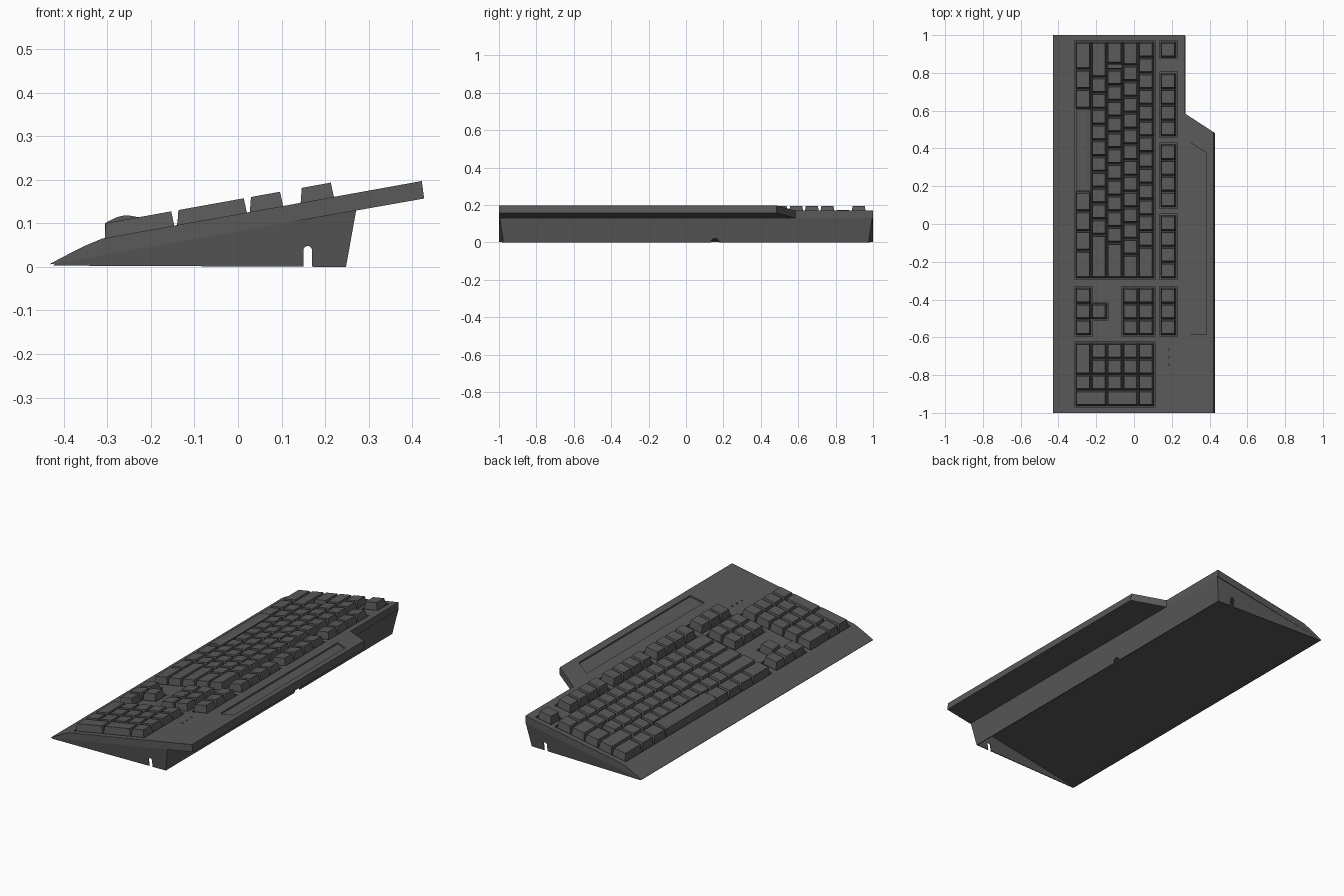
import bpy, bmesh, math

if "Cube" in bpy.data.objects:
    bpy.data.objects.remove(bpy.data.objects["Cube"], do_unlink=True)

grey = bpy.data.materials.new("dark_grey_plastic")
COLOUR = (0.1, 0.1, 0.1, 1)
grey.diffuse_color = COLOUR
grey.use_nodes = True
shader = next(n for n in grey.node_tree.nodes if n.type == 'BSDF_PRINCIPLED')
shader.inputs["Base Color"].default_value = COLOUR

UNIT = 0.0835          # key spacing along a row
ROW = 0.0833           # spacing between rows
WELL = 0.014           # depth of the key wells
WALL = 0.004           # thickness of the lower shell


def deck(x):
    """Height of the sloping top surface."""
    return 0.065 + (x + 0.312) * 0.18


def row_x(r):
    return -0.309 + ROW * r


def col_y(c):
    return 0.965 - UNIT * c


def loft(bm, rings):
    """Closed solid through rings of equal point count."""
    rings = [[bm.verts.new(p) for p in ring] for ring in rings]
    bm.faces.new(rings[0])
    bm.faces.new(rings[-1])
    for a, b in zip(rings, rings[1:]):
        for i in range(len(a)):
            j = (i + 1) % len(a)
            bm.faces.new((a[i], a[j], b[j], b[i]))


def finish(name, bm):
    bmesh.ops.recalc_face_normals(bm, faces=bm.faces)
    mesh = bpy.data.meshes.new(name)
    bm.to_mesh(mesh)
    bm.free()
    mesh.materials.append(grey)
    obj = bpy.data.objects.new(name, mesh)
    bpy.context.collection.objects.link(obj)
    return obj


def solid(name, rings):
    bm = bmesh.new()
    loft(bm, rings)
    return finish(name, bm)


def deck_cutter(plan, low, high):
    """Prism over a plan outline, following the deck slope."""
    return solid("cutter", [[(x, y, deck(x) + h) for x, y in plan] for h in (low, high)])


def rect(x0, x1, y0, y1):
    return [(x0, y0), (x1, y0), (x1, y1), (x0, y1)]


def cut(obj, cutters):
    for c in cutters:
        c.hide_render = True
        mod = obj.modifiers.new("cut", 'BOOLEAN')
        mod.operation = 'DIFFERENCE'
        mod.solver = 'EXACT'
        mod.object = c
    bpy.context.view_layer.update()
    graph = bpy.context.evaluated_depsgraph_get()
    mesh = bpy.data.meshes.new_from_object(obj.evaluated_get(graph))
    obj.modifiers.clear()
    obj.data = mesh
    for c in cutters:
        bpy.data.objects.remove(c, do_unlink=True)


# Upper case: thin sloping slab with a curved front lip
side = [(-0.43, 0.006), (0.4275, 0.157), (0.422, deck(0.422)), (-0.312, deck(-0.312)),
        (-0.35, 0.049), (-0.39, 0.029), (-0.43, 0.008)]
upper_case = solid("upper_case", [[(x, y, z) for x, z in side] for y in (-1, 1)])

# Cut-away rear corner and the recessed label strip
cutters = [
    deck_cutter([(0.27, 0.585), (0.5, 0.435), (0.5, 1.1), (0.27, 1.1)], -0.5, 0.5),
    deck_cutter([(0.3, -0.585), (0.385, -0.585), (0.385, 0.375), (0.3, 0.43)], -0.008, 0.05),
]

# Key wells: first row, row count, first column, column count
wells = [(0, 5, 0, 15), (5.4, 1, 0, 1), (5.4, 1, 2, 4), (5.4, 1, 6.5, 4), (5.4, 1, 11, 4),
         (5.4, 1, 15.6, 3), (3, 2, 15.6, 3), (0, 1, 15.6, 3), (1, 1, 16.6, 1), (0, 5, 19.1, 4)]
M = 0.006
for r, n, c, w in wells:
    cutters.append(deck_cutter(rect(row_x(r) - M, row_x(r + n) + M,
                                    col_y(c + w) - M, col_y(c) + M), -WELL, 0.05))

# Indicator holes
for y in (-0.665, -0.705, -0.745):
    ring = [(0.185 + 0.005 * math.cos(a * math.pi / 4), y + 0.005 * math.sin(a * math.pi / 4))
            for a in range(8)]
    cutters.append(deck_cutter(ring, -0.008, 0.05))
cut(upper_case, cutters)


def shell_ring(s, inset, pts):
    """Side outline on the end plane that leans inwards towards the base."""
    return [(x, s * (0.9995 - 0.033 * (x + 0.425) + 0.154 * (z - 0.004) - inset), z)
            for x, z in pts]


def arch(r, height):
    """Round-topped slot outline standing on the ground."""
    pts = [(r * math.cos(i * math.pi / 8), height - r + r * math.sin(i * math.pi / 8))
           for i in range(9)]
    return [(r, -0.02)] + pts + [(-r, -0.02)]


# Lower case: wedge-shaped shell, open underneath
outer = [(-0.425, 0.003), (0.248, 0), (0.2715, 0.131), (-0.42, 0.008)]
inner = [(-0.418, -0.02), (0.24, -0.02), (0.2796, 0.2), (-0.418, 0.2)]
lower_case = solid("lower_case", [shell_ring(s, 0, outer) for s in (-1, 1)])
openings = [solid("cutter", [shell_ring(s, WALL, inner) for s in (-1, 1)])]

# Side slots and rear cable exit
openings += [solid("cutter", [[(0.16 + u, s * y, z) for u, z in arch(0.01, 0.048)]
                              for y in (0.955, 1.05)]) for s in (-1, 1)]
openings.append(solid("cutter", [[(x, 0.155 + u, z) for u, z in arch(0.022, 0.022)]
                                 for x in (0.2, 0.3)]))
cut(lower_case, openings)


def add_key(bm, r, c, w=1, n=1, height=0.034):
    """Tapered keycap: upright front, leaning back and sides."""
    x0, x1 = row_x(r) + 0.002, row_x(r + n) - 0.001
    y0, y1 = col_y(c + w) + 0.001, col_y(c) - 0.001
    t = 0.01 * height / 0.034
    base = [(x, y, deck(x) - WELL) for x, y in rect(x0, x1, y0, y1)]
    top = [(x, y, deck(x) + height)
           for x, y in rect(x0 + t * 0.35, x1 - t, y0 + t * 0.8, y1 - t * 0.8)]
    loft(bm, [base, top])


def key_bank(name, keys):
    bm = bmesh.new()
    for k in keys:
        add_key(bm, *k)
    return finish(name, bm)


def run(r, c, widths):
    keys = []
    for w in widths:
        keys.append((r, c, w))
        c += w
    return keys


# Main typing block, from the row nearest the user to the number row
key_bank("modifier_keys", run(0, 0, [1.75, 1.25, 1.25]) + run(0, 9.5, [1.25] * 3 + [1.75]))
key_bank("lower_letter_keys", run(1, 0, [2.25] + [1] * 10 + [2.75]))
key_bank("home_row_keys", run(2, 0, [1.4]) + [(2, 1.38, 0.37, 1, 0.014)]
         + run(2, 1.75, [1] * 11 + [2.25]))
key_bank("upper_letter_keys", run(3, 0, [1.5] + [1] * 12 + [1.5]))
key_bank("number_row_keys", run(4, 0, [1] * 13 + [2]))

# Space bar with a rounded top
x0, x1 = row_x(0) + 0.004, row_x(1) - 0.003
crown = [(x0 + (x1 - x0) * i / 8, 0.034 + 0.01 * math.sin(math.pi * i / 8)) for i in range(9)]
outline = [(x1, -WELL), (x0, -WELL)] + crown
solid("space_bar", [[(x, y, deck(x) + h) for x, h in outline]
                    for y in (col_y(4.27), col_y(9.47))])

# Function row, navigation and arrow keys
key_bank("function_keys", [(5.4, c + i) for c, n in ((0, 1), (2, 4), (6.5, 4), (11, 4), (15.6, 3))
                           for i in range(n)])
key_bank("navigation_keys", [(r, 15.6 + i) for r in (3, 4) for i in range(3)])
key_bank("arrow_keys", [(0, 15.6 + i) for i in range(3)] + [(1, 16.6)])

# Number pad with wide zero and two tall keys
key_bank("number_pad_keys", [(r, 19.1 + i) for r in (1, 2, 3) for i in range(3)]
         + [(4, 19.1 + i) for i in range(4)]
         + [(0, 19.1, 2), (0, 21.1), (0, 22.1, 1, 2), (2, 22.1, 1, 2)])
